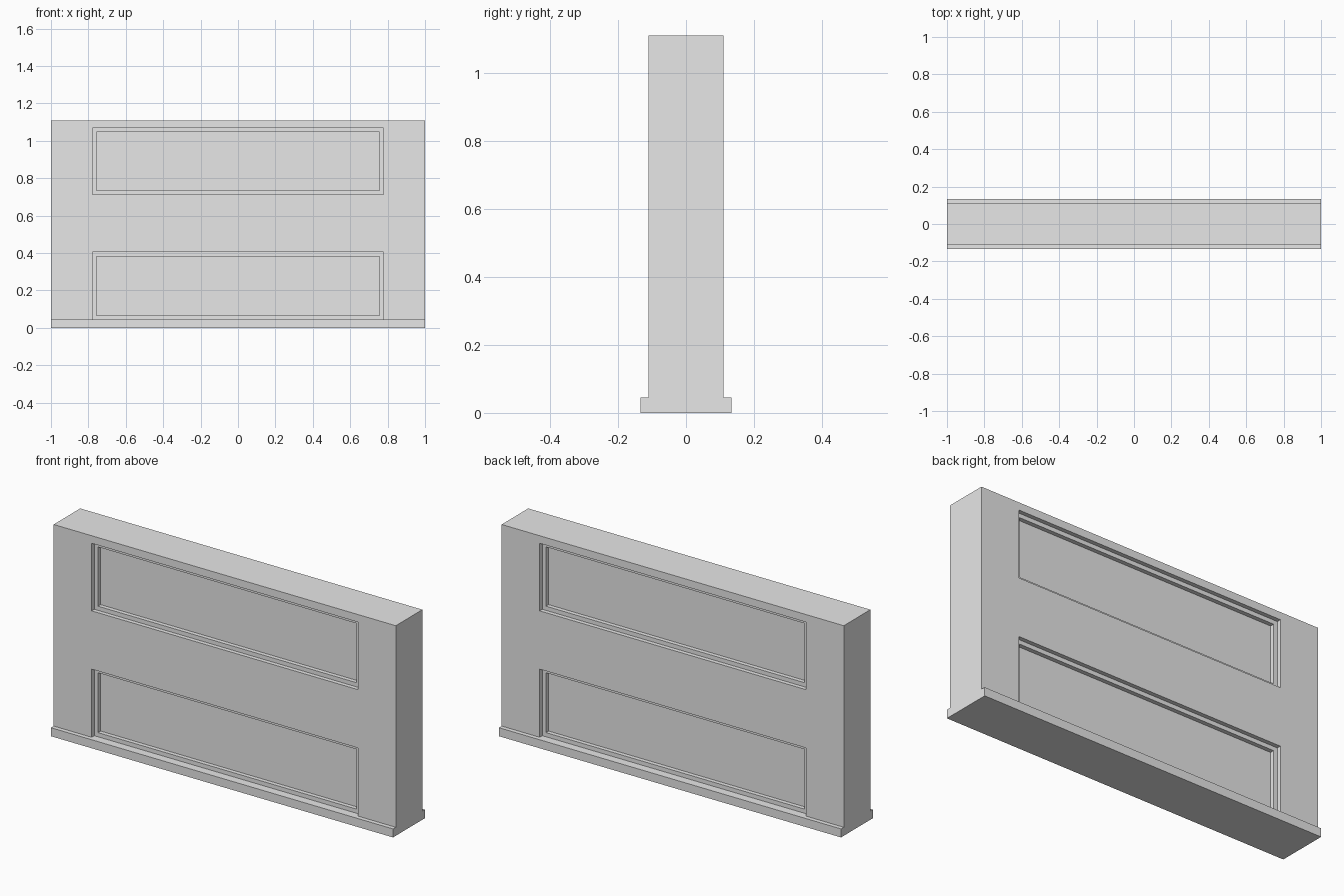
import bpy

cube = bpy.data.objects.get("Cube")
if cube:
    bpy.data.objects.remove(cube, do_unlink=True)

HALF_DEPTH = 0.111
BASE_DEPTH = 0.134
BASE_TOP = 0.045
HEIGHT = 1.11
STEP = 0.022  # depth and width of each recess step

grey = bpy.data.materials.new("light grey")
grey.use_nodes = True
grey.diffuse_color = (0.8, 0.8, 0.8, 1)
grey.node_tree.nodes["Principled BSDF"].inputs["Base Color"].default_value = (0.8, 0.8, 0.8, 1)


def box(name, low, high):
    """Axis-aligned box between two corners."""
    bpy.ops.mesh.primitive_cube_add(size=1)
    obj = bpy.context.object
    obj.name = name
    for v in obj.data.vertices:
        v.co = [h if c > 0 else l for c, l, h in zip(v.co, low, high)]
    obj.data.materials.append(grey)
    return obj


def cut(target, cutter):
    mod = target.modifiers.new(cutter.name, 'BOOLEAN')
    mod.operation = 'DIFFERENCE'
    mod.solver = 'EXACT'
    mod.object = cutter
    cutter.hide_render = True
    bpy.context.view_layer.objects.active = target
    bpy.ops.object.modifier_apply(modifier=mod.name)
    bpy.data.objects.remove(cutter, do_unlink=True)


# Wall slab
wall = box("wall", (-1, -HALF_DEPTH, 0), (1, HALF_DEPTH, HEIGHT))

# Two stepped recessed panels on each face
for bottom, top in ((BASE_TOP, 0.405), (0.713, 1.07)):
    for side in (-1, 1):
        for level in (0, 1):
            inset = level * STEP
            ys = sorted((side * (HALF_DEPTH - STEP * (level + 1)), side * 0.3))
            x = 0.778 - inset
            cut(wall, box("panel_cutter", (-x, ys[0], bottom + inset),
                          (x, ys[1], top - inset)))

# Skirting strips along both faces, closed under the wall
for name, side in (("front_skirting", -1), ("back_skirting", 1)):
    ys = sorted((side * HALF_DEPTH, side * BASE_DEPTH))
    box(name, (-1, ys[0], 0), (1, ys[1], BASE_TOP))
